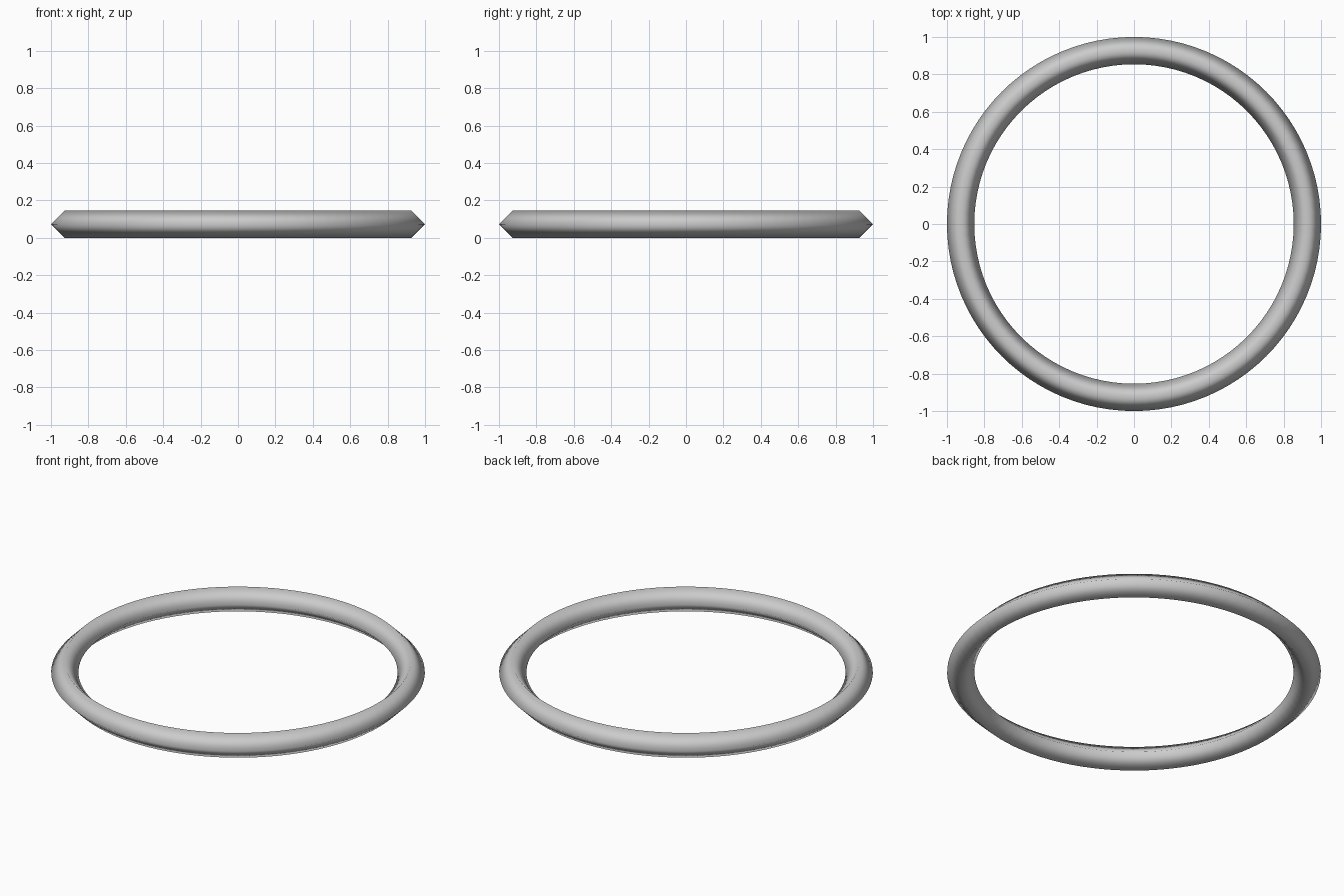
import bpy

if "Cube" in bpy.data.objects:
    bpy.data.objects.remove(bpy.data.objects["Cube"])

# Ring with a four-sided (diamond) cross-section, smooth shaded
MINOR = 0.073
bpy.ops.mesh.primitive_torus_add(
    major_radius=1.0 - MINOR, minor_radius=MINOR,
    major_segments=96, minor_segments=4,
    location=(0, 0, MINOR))
ring = bpy.context.object
ring.name = "ring"
bpy.ops.object.shade_smooth()
